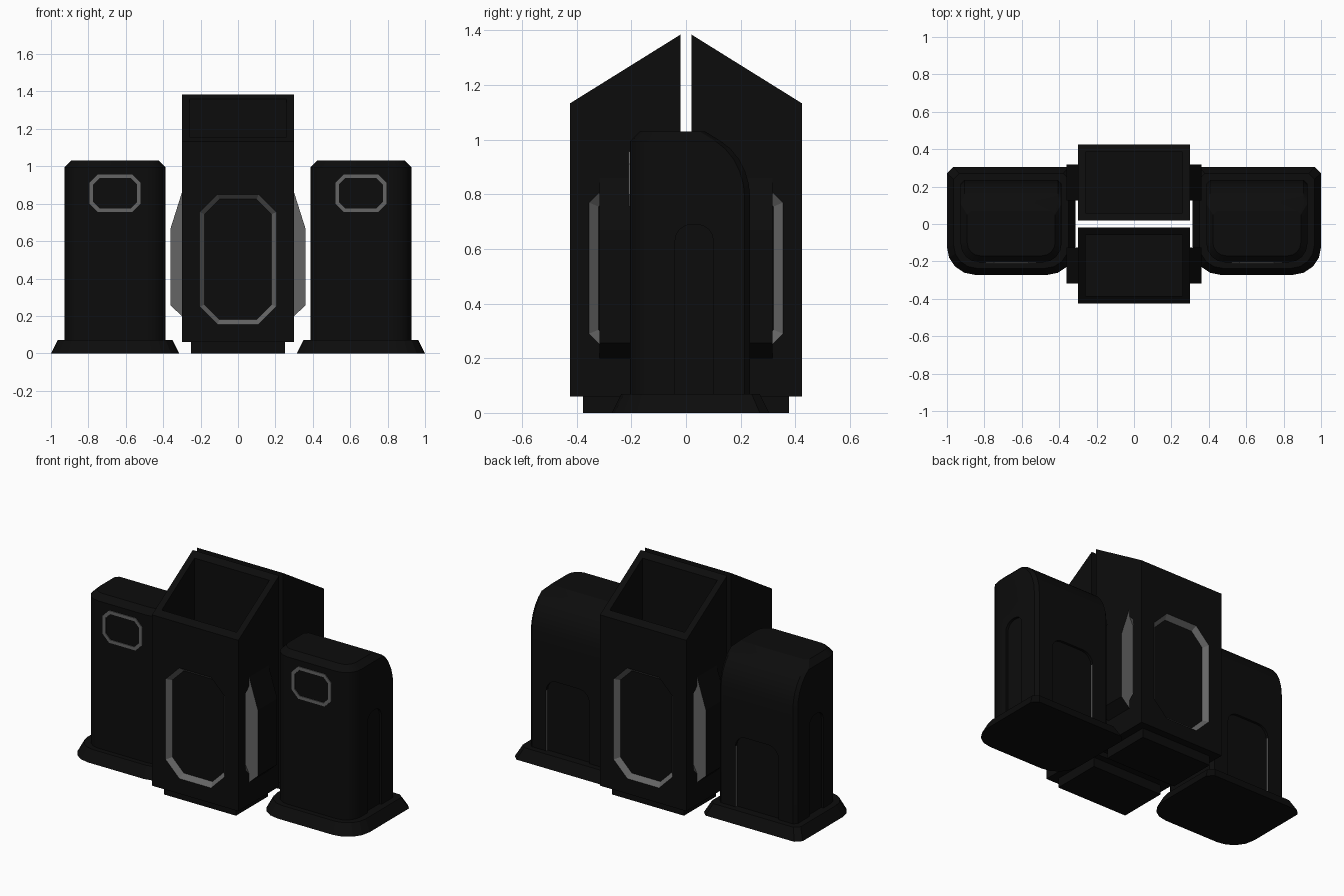
import bpy, bmesh, math

if "Cube" in bpy.data.objects:
    bpy.data.objects.remove(bpy.data.objects["Cube"])

def material(name, v):
    m = bpy.data.materials.new(name)
    m.diffuse_color = (v, v, v, 1)
    m.use_nodes = True
    m.node_tree.nodes["Principled BSDF"].inputs["Base Color"].default_value = m.diffuse_color
    return m

DARK = material("matte_black", 0.0037)
GREY = material("trim_grey", 0.13)

def loft(name, rings, rule=None):
    """Closed solid through rings of equal length; rule(normal, face index, count) picks the slot."""
    bm = bmesh.new()
    vs = [[bm.verts.new(p) for p in r] for r in rings]
    n = len(rings[0])
    caps = [bm.faces.new(vs[0][::-1]), bm.faces.new(vs[-1])]
    for a, b in zip(vs, vs[1:]):
        for i in range(n):
            j = (i + 1) % n
            bm.faces.new((a[i], a[j], b[j], b[i]))
    bmesh.ops.recalc_face_normals(bm, faces=bm.faces)
    bm.normal_update()
    if rule:
        for f in bm.faces:
            f.material_index = 1 if rule(f.normal, f in caps) else 0
    me = bpy.data.meshes.new(name)
    bm.to_mesh(me)
    bm.free()
    me.materials.append(DARK)
    me.materials.append(GREY)
    ob = bpy.data.objects.new(name, me)
    bpy.context.collection.objects.link(ob)
    return ob

def box(name, x0, x1, y0, y1, z0, z1):
    return loft(name, [[(x0, y0, z), (x1, y0, z), (x1, y1, z), (x0, y1, z)] for z in (z0, z1)])

def carve(ob, cutter):
    """Cut the part, then remove the cutter."""
    m = ob.modifiers.new("cut", 'BOOLEAN')
    m.operation, m.solver, m.object = 'DIFFERENCE', 'EXACT', cutter
    bpy.context.view_layer.objects.active = ob
    bpy.ops.object.modifier_apply(modifier=m.name)
    bpy.data.objects.remove(cutter)

def octagon(c, z0, z1, hw, k, d=0.0):
    """Chamfered rectangle (u, z), inset by d."""
    hw, z0, z1, k = hw - d, z0 + d, z1 - d, k - 0.586 * d
    return [(c - hw + k, z0), (c + hw - k, z0), (c + hw, z0 + k), (c + hw, z1 - k),
            (c + hw - k, z1), (c - hw + k, z1), (c - hw, z1 - k), (c - hw, z0 + k)]

def arch(c, z1, hw, r):
    pts = [(c - hw, 0.07), (c + hw, 0.07)]
    for q in range(2):
        for i in range(5):
            a = math.radians(q * 90 + i * 22.5)
            pts.append((c + (hw - r) * (1 - 2 * q) + r * math.cos(a), z1 - r + r * math.sin(a)))
    return pts

def on_y(pts, y):
    return [(u, y, z) for u, z in pts]

def on_x(pts, x):
    return [(x, u, z) for u, z in pts]

# --- central pair of bins, back to back ---
for s, tag in ((-1, "front"), (1, "back")):
    prof = [(0.02 * s, 0.06), (0.425 * s, 0.06), (0.425 * s, 1.133), (0.02 * s, 1.385)]
    tower = loft(tag + "_bin", [on_x(prof, -0.3), on_x(prof, 0.3)])
    # open top
    carve(tower, box("cut", -0.26, 0.26, *sorted((0.06 * s, 0.385 * s)), 0.8, 1.7))
    # recessed main panel with grey sloping walls
    o, i = octagon(0, 0.155, 0.85, 0.205, 0.095), octagon(0, 0.155, 0.85, 0.205, 0.095, 0.026)
    carve(tower, loft("cut", [on_y(o, 0.46 * s), on_y(o, 0.425 * s), on_y(i, 0.395 * s)],
                      lambda n, cap: not cap))
    for sx in (-1, 1):
        # side recess and the bulging panel that rises out of it
        o, i = octagon(0.222 * s, 0.2, 0.86, 0.133, 0.09), octagon(0.222 * s, 0.2, 0.86, 0.133, 0.09, 0.035)
        carve(tower, loft("cut", [on_x(o, 0.34 * sx), on_x(o, 0.3 * sx), on_x(i, 0.275 * sx)],
                          lambda n, cap: not cap))
        wing = [(0.27 * sx, 0.2), (0.3 * sx, 0.2), (0.36 * sx, 0.255),
                (0.36 * sx, 0.67), (0.3 * sx, 0.86), (0.27 * sx, 0.86)]
        loft(tag + "_side_panel", [on_y(wing, 0.125 * s), on_y(wing, 0.317 * s)],
             lambda n, cap: cap)
    box(tag + "_bin_foot", -0.25, 0.25, *sorted((0.06 * s, 0.377 * s)), 0, 0.06)

# --- outer cabinets ---
CX = 0.657

def plan(cx, hw, yf, yb, r, k, z):
    """Footprint with rounded front corners and clipped back corners."""
    pts = [(cx + hw, yb - k, z), (cx + hw - k, yb, z), (cx - hw + k, yb, z), (cx - hw, yb - k, z)]
    for q in (0, 1):
        for i in range(5):
            a = math.radians(180 + q * 90 + i * 22.5)
            pts.append((cx + (hw - r) * (2 * q - 1) + r * math.cos(a), yf + r + r * math.sin(a), z))
    return pts

for sx, tag in ((-1, "left"), (1, "right")):
    cx = CX * sx
    # flared plinth
    loft(tag + "_plinth", [plan(cx, 0.343, -0.272, 0.305, 0.15, 0.035, 0),
                           plan(cx, 0.308, -0.237, 0.27, 0.125, 0.03, 0.07)])
    # body with a curved upper back
    rings = [plan(cx, 0.27, -0.205, 0.235, 0.1, 0.02, 0.05)]
    for i in range(6):
        a = math.radians(i * 12.5)
        rings.append(plan(cx, 0.27, -0.205, 0.035 + 0.2 * math.cos(a), 0.1, 0.02,
                          0.785 + 0.237 * math.sin(a)))
    rings.append(plan(cx, 0.235, -0.17, 0.07, 0.07, 0.02, 1.03))
    body = loft(tag + "_cabinet", rings)
    # arched recess on the back and a narrow one on the outer side
    jamb = lambda n, cap: not cap and abs(n.z) < 0.1
    p = arch(cx, 0.52, 0.15, 0.07)
    carve(body, loft("cut", [on_y(p, 0.27), on_y(p, 0.22)], jamb))
    p = arch(0.03, 0.69, 0.07, 0.06)
    carve(body, loft("cut", [on_x(p, 0.96 * sx), on_x(p, 0.912 * sx)]))
    bpy.ops.object.select_all(action='DESELECT')
    body.select_set(True)
    bpy.context.view_layer.objects.active = body
    bpy.ops.object.shade_smooth_by_angle(angle=math.radians(28))
    # grey window frame
    o, i = octagon(cx, 0.755, 0.957, 0.137, 0.045), octagon(cx, 0.755, 0.957, 0.137, 0.045, 0.02)
    frame = loft(tag + "_window_frame", [on_y(o, -0.202), on_y(o, -0.21)], lambda n, cap: True)
    carve(frame, loft("cut", [on_y(i, -0.19), on_y(i, -0.23)], lambda n, cap: True))
